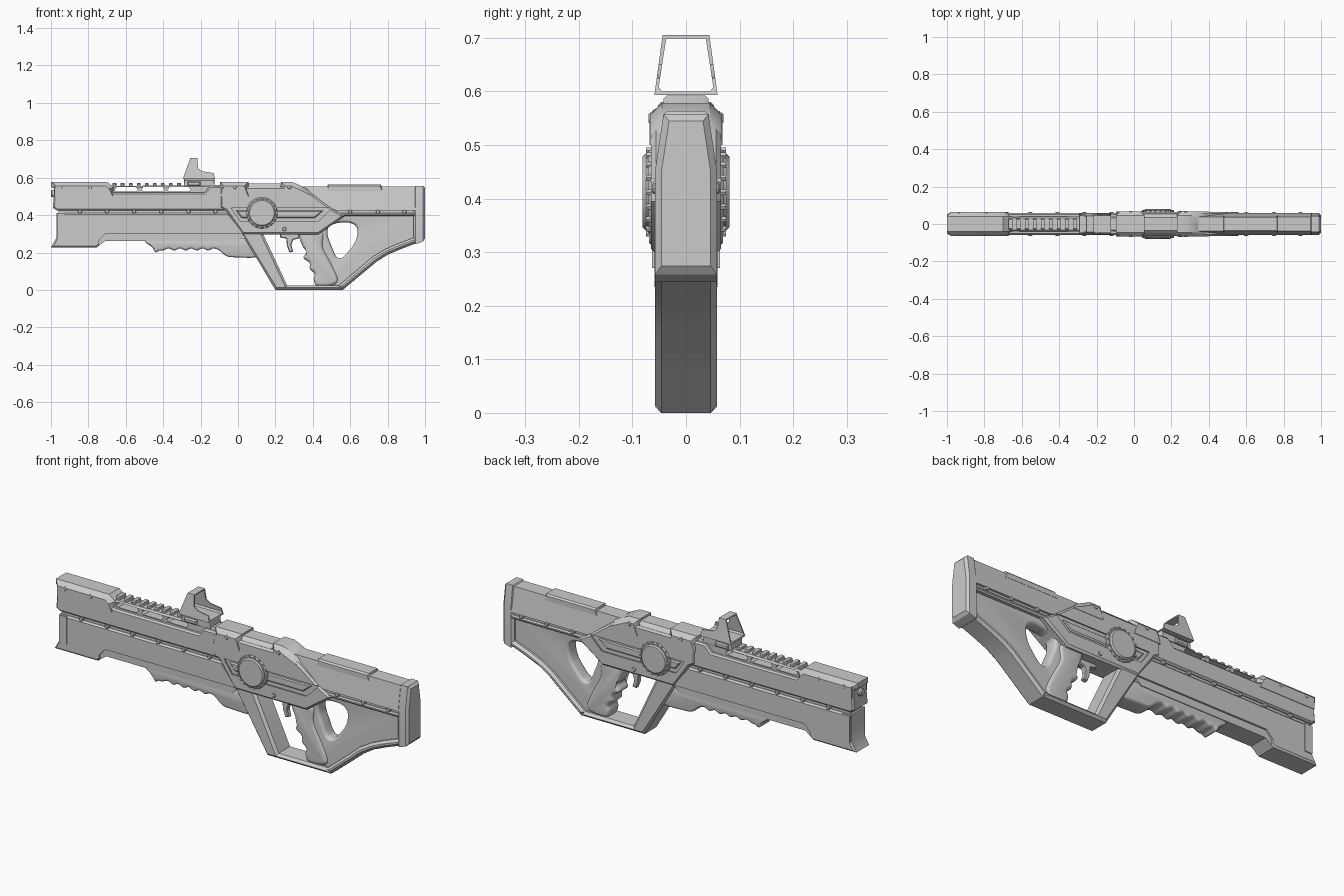
import bpy, bmesh, math
from mathutils import Vector

if "Cube" in bpy.data.objects:
    bpy.data.objects.remove(bpy.data.objects["Cube"])


def inset(pts, d, zmin):
    """Mitred inward offset of a closed profile; points below zmin stay put."""
    n = len(pts)
    area = sum(pts[i][0] * pts[(i + 1) % n][1] - pts[(i + 1) % n][0] * pts[i][1] for i in range(n))
    s = 1 if area > 0 else -1
    out = []
    for i in range(n):
        p = Vector(pts[i])
        e1 = (p - Vector(pts[i - 1])).normalized()
        e2 = (Vector(pts[(i + 1) % n]) - p).normalized()
        n1, n2 = Vector((-e1.y, e1.x)) * s, Vector((-e2.y, e2.x)) * s
        m = (n1 + n2) / max(1 + n1.dot(n2), 0.4)
        out.append(p + m * d if p.y >= zmin else p)
    return out


def prism(name, pts, hw, bev=0.0, zmin=-9, axis='y', c=0.0, segs=1):
    """Closed profile extruded either side of c, with chamfered or rounded rims."""
    if bev:
        b = abs(bev)
        rim = [(hw - b + b * math.sin(t), bev * (1 - math.cos(t)))
               for t in [math.pi / 2 * k / segs for k in range(segs + 1)]]
        layers = [(-y, i) for y, i in reversed(rim)] + rim
    else:
        layers = [(-hw, 0), (hw, 0)]
    bm = bmesh.new()
    rings = []
    for d, ins in layers:
        ring = inset(pts, ins, zmin)
        rings.append([bm.verts.new((a, d + c, b) if axis == 'y' else (d + c, a, b)) for a, b in ring])
    n = len(pts)
    for r0, r1 in zip(rings, rings[1:]):
        for i in range(n):
            bm.faces.new((r0[i], r0[(i + 1) % n], r1[(i + 1) % n], r1[i]))
    bm.faces.new(rings[0])
    bm.faces.new(rings[-1])
    bmesh.ops.recalc_face_normals(bm, faces=bm.faces)
    me = bpy.data.meshes.new(name)
    bm.to_mesh(me)
    bm.free()
    ob = bpy.data.objects.new(name, me)
    bpy.context.collection.objects.link(ob)
    return smooth(ob)


def smooth(ob, angle=32):
    ob.data.polygons.foreach_set("use_smooth", [True] * len(ob.data.polygons))
    ob.data.set_sharp_from_angle(angle=math.radians(angle))
    return ob


def cut(ob, cutter):
    """Subtract a cutter, bake the result and drop the cutter."""
    cutter.hide_render = True
    mod = ob.modifiers.new("cut", 'BOOLEAN')
    mod.operation, mod.solver, mod.object = 'DIFFERENCE', 'EXACT', cutter
    bpy.context.view_layer.update()
    me = bpy.data.meshes.new_from_object(ob.evaluated_get(bpy.context.evaluated_depsgraph_get()))
    ob.modifiers.clear()
    ob.data = me
    bpy.data.objects.remove(cutter)
    smooth(ob)


def taper(ob, z0, z1, s):
    for v in ob.data.vertices:
        if v.co.z > z0:
            v.co.y *= 1 + (s - 1) * (v.co.z - z0) / (z1 - z0)


def curve(pts, k=5):
    """Closed Catmull-Rom smoothing of a profile."""
    out, n = [], len(pts)
    for i in range(n):
        p0, p1, p2, p3 = (Vector(pts[(i + j) % n]) for j in (-1, 0, 1, 2))
        for t in [j / k for j in range(k)]:
            out.append(tuple(0.5 * (2 * p1 + (p2 - p0) * t + (2 * p0 - 5 * p1 + 4 * p2 - p3) * t * t
                                    + (3 * p1 - p0 - 3 * p2 + p3) * t ** 3)))
    return out


def circle(x, z, r, n=32):
    return [(x + r * math.cos(2 * math.pi * i / n), z + r * math.sin(2 * math.pi * i / n)) for i in range(n)]


def box(x0, x1, z0, z1):
    return [(x0, z0), (x1, z0), (x1, z1), (x0, z1)]


# Fore end: upper shroud, lower shroud and the core seen in the groove between
prism("fore_core", box(-.96, .0, .30, .50), .048)
prism("upper_shroud", [(-.985, .50), (-.99, .44), (-.97, .426), (-.03, .426), (-.06, .555), (-.15, .555),
                       (-.18, .52), (-.66, .52), (-.70, .54), (-.985, .54)], .06, .008)
prism("front_block", [(-1, .578), (-1, .55), (-.98, .54), (-.98, .50), (-.67, .50), (-.665, .55), (-.70, .578)],
      .063, .022, .545)
lower = prism("lower_shroud", [(-.97, .412), (-.05, .412), (.04, .30), (.0, .262), (-.71, .262), (-.755, .228),
                               (-1, .228), (-.97, .28)], .059, .008)
for s in (-1, 1):
    cut(lower, prism("strip_cut", [(-.71, .30), (.1, .30), (.1, .24), (-.745, .24), (-.745, .262)], .012, c=s * .062))
    prism("front_panel_edge", box(-.968, -.925, .27, .41), .004, c=s * .059)
prism("muzzle_nub", circle(0, .515, .019, 20), .05, .005, axis='x', c=-.95)

# Accessory rail with see-through slots and teeth
rail = prism("top_rail", [(-.69, .51), (-.08, .51), (-.08, .562), (-.68, .555)], .04, .008, .54)
for x in (-.66, -.517, -.377):
    cut(rail, prism("slot_cut", [(x, .535), (x + .012, .525), (x + .113, .525), (x + .125, .535),
                                 (x + .115, .549), (x + .01, .549)], .1))
for i in range(10):
    prism("rail_tooth", box(-.67 + i * .043, -.65 + i * .043, .55, .572), .03, .006, .56)

# Wavy foregrip under the lower shroud
wave = [(-.40 + i * .03, .222 if i % 2 else .211) for i in range(11)]
prism("foregrip", curve([(-.46, .275), (-.455, .225), (-.44, .201), (-.42, .21)] + wave +
                        [(-.06, .18), (.0, .174), (.09, .174), (.11, .20), (.09, .275)], 4), .046, .012, segs=3)

# Receiver with side recess
rec = prism("receiver", [(-.095, .55), (.30, .55), (.38, .525), (.50, .435), (.57, .395), (.43, .297),
                         (.025, .297), (-.065, .425), (-.095, .44)], .065, .009)
for s in (-1, 1):
    cut(rec, prism("recess_cut", [(-.035, .437), (.50, .437), (.43, .368), (.012, .368)], .018, -.007, c=s * .07))
    prism("recess_ridge", [(-.01, .424), (.455, .424), (.41, .384), (.02, .384)], .01, .006, c=s * .05)
prism("receiver_top_front", box(-.095, .055, .50, .578), .068, .022, .54)
prism("receiver_top_middle", box(.04, .24, .50, .568), .056, .02, .54)
prism("receiver_top_rear", [(.23, .50), (.40, .50), (.37, .54), (.29, .578), (.23, .578)], .067, .022, .53)

# Round side hubs with knurled rim
prism("hub_outer", circle(.128, .412, .083, 40), .071, .006)
prism("hub_cap", circle(.128, .412, .072, 40), .081, .006)
for i in range(18):
    a = i * math.tau / 18
    prism("hub_knurl", circle(.128 + .079 * math.cos(a), .412 + .079 * math.sin(a), .006, 6), .075)

# Trigger guard loop and trigger
prism("trigger_guard", [(-.03, .385), (.20, 0), (.56, 0), (.545, .025), (.262, .025), (.135, .297), (.10, .34)],
      .058, .012)
prism("trigger", [(.225, .30), (.33, .30), (.325, .275), (.295, .268), (.285, .24), (.295, .205), (.275, .20),
                  (.262, .235), (.258, .275), (.225, .28)], .014, .004)

# Pistol grip with finger swells
prism("pistol_grip", curve([(.33, .31), (.345, .235), (.366, .205), (.35, .172), (.382, .145), (.385, .112),
                            (.41, .085), (.405, .055), (.425, .02), (.51, .025), (.535, .06), (.495, .15),
                            (.455, .23), (.45, .31)]), .046, .02, segs=4)

# Stock: inner web with rounded window
web = prism("stock_web", [(.42, .32), (.57, .42), (.96, .42), (.96, .27), (.83, .22), (.72, .16), (.55, .015),
                          (.43, .015), (.41, .10), (.40, .22)], .036)
cut(web, prism("window_cut", curve([(.485, .335), (.53, .357), (.60, .358), (.637, .33), (.63, .265), (.59, .205),
                                    (.555, .172), (.525, .18), (.50, .235), (.48, .29)]), .037, -.018, segs=4))

# Stock shell: top, groove core, lower band, curved underside
prism("stock_core", box(.45, .96, .40, .45), .047)
top = prism("stock_top", [(.33, .552), (.95, .552), (.95, .426), (.52, .426), (.36, .50)], .058)
taper(top, .426, .552, .66)
prism("stock_band", [(.545, .412), (.95, .412), (.95, .394), (.57, .394), (.43, .297), (.40, .31)], .058, .006)
under = [(.56, 0), (.65, .075), (.74, .15), (.80, .188), (.87, .218), (1.0, .267)]
over = [(.955, .285), (.85, .246), (.785, .217), (.72, .178), (.635, .105), (.535, .022)]
prism("stock_underside", under[:-1] + [(.96, .252)] + over, .058, .012)
prism("cheek_pad", [(.475, .53), (.77, .53), (.765, .563), (.48, .563)], .043, .008, .54)

# Butt plate
butt = [(-.058, .262), (.058, .262), (.058, .45), (.042, .557), (-.042, .557), (-.058, .45)]
plate = prism("butt_plate", butt, .031, .012, axis='x', c=.969)
for v in plate.data.vertices:
    if v.co.z < .30:
        v.co.z += (v.co.x - 1) * .35

# Reflex sight: base and tapered open hood
prism("sight_base", box(-.29, -.125, .555, .592), .042, .006, .57)
prism("sight_clamp", box(-.27, -.20, .555, .58), .052, .006)
hood = prism("sight_hood", [(-.295, .593), (-.255, .705), (-.217, .705), (-.213, .65), (-.192, .634),
                            (-.13, .625), (-.122, .593)], .059)
taper(hood, .593, .705, .74)
cut(hood, prism("hood_cut", [(-.045, .600), (.045, .600), (.051, .608), (.037, .699), (-.037, .699),
                             (-.051, .608)], .2, axis='x', c=-.2))

# Small studs along the seams, passing through to both sides
studs = [(-.845 + i * .145, .419, .064) for i in range(6)]
studs += [(x, .419, .063) for x in (.60, .748, .89)]
studs += [(x, .55, .064) for x in (-.935, -.79)] + [(x, .55, .07) for x in (-.018, .275)]
studs += [(.248, .325, .069)]
for x, z, w in studs:
    prism("stud", circle(x, z, .011, 10), w, .003)
